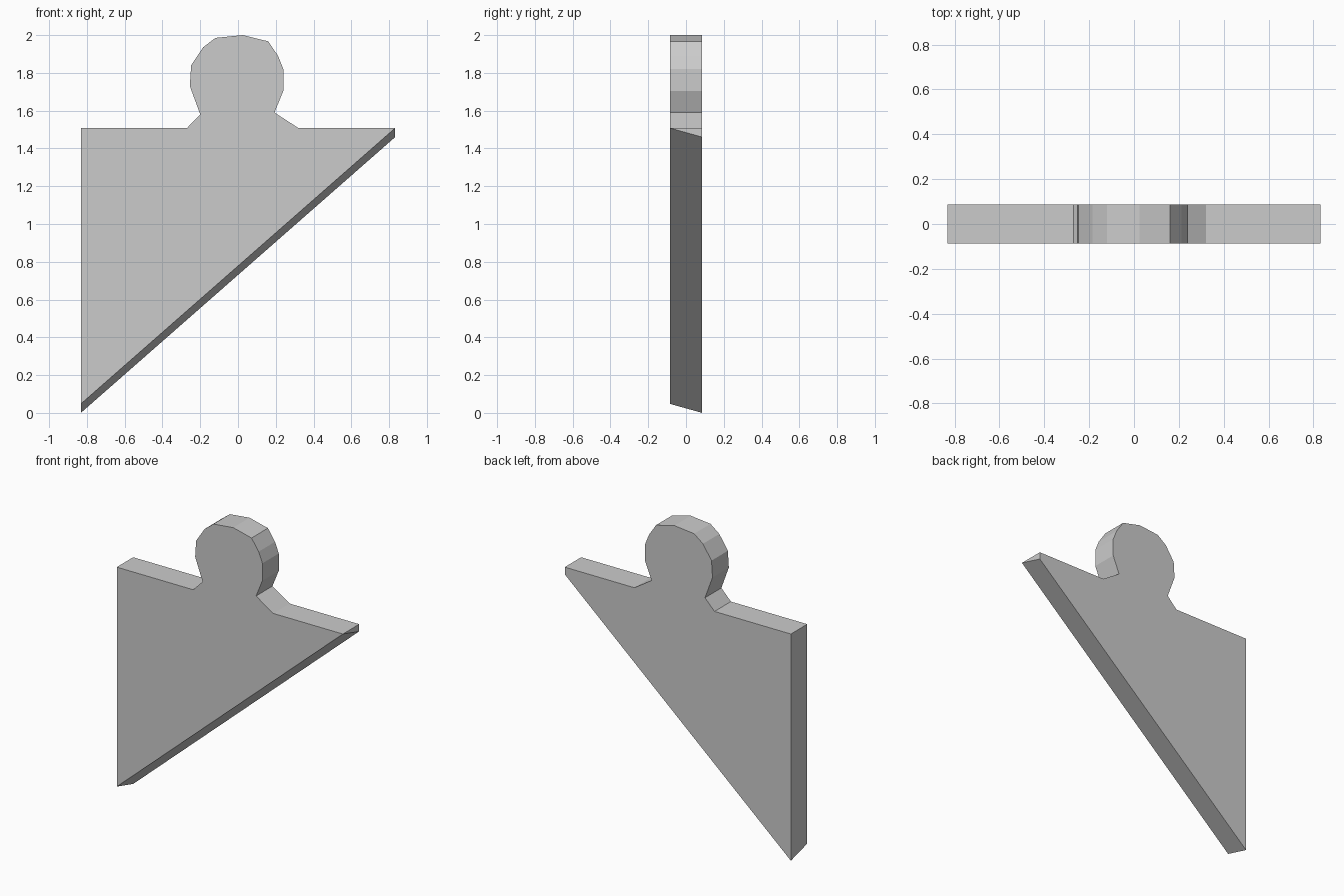
import bpy, bmesh

if "Cube" in bpy.data.objects:
    bpy.data.objects.remove(bpy.data.objects["Cube"])

HALF_T = 0.086   # half the plate thickness
HALF_W = 0.832   # half the plate width
TOP = 1.508      # height of the shoulder
BEVEL = 0.048    # rise of the slanted edge from back to front

# Rounded knob on the shoulder, left to right (x, z)
knob = [(-0.27, TOP), (-0.20, 1.58), (-0.255, 1.73), (-0.248, 1.84),
        (-0.185, 1.935), (-0.12, 1.985), (0.025, 2.0), (0.16, 1.967),
        (0.212, 1.89), (0.24, 1.82), (0.24, 1.705), (0.193, 1.59), (0.32, TOP)]
# Triangular plate around it; the last two points form the slanted edge
slant = [(HALF_W, TOP - BEVEL), (-HALF_W, 0.0)]
outline = [(-HALF_W, TOP)] + knob + [(HALF_W, TOP)] + slant

# Extrude the outline from back to front
bm = bmesh.new()
back = bm.faces.new([bm.verts.new((x, HALF_T, z)) for x, z in outline])
result = bmesh.ops.extrude_face_region(bm, geom=[back], use_keep_orig=True)
front = [v for v in result["geom"] if isinstance(v, bmesh.types.BMVert)]
bmesh.ops.translate(bm, verts=front, vec=(0, -2 * HALF_T, 0))

# Raise the front of the slanted edge so it is cut at an angle
for v in front:
    if any(abs(v.co.x - x) < 1e-4 and abs(v.co.z - z) < 1e-4 for x, z in slant):
        v.co.z += BEVEL
bmesh.ops.remove_doubles(bm, verts=bm.verts, dist=1e-4)
bmesh.ops.recalc_face_normals(bm, faces=bm.faces)

mesh = bpy.data.meshes.new("pointed_plate_with_knob")
bm.to_mesh(mesh)
bm.free()
plate = bpy.data.objects.new("pointed_plate_with_knob", mesh)
bpy.context.collection.objects.link(plate)
